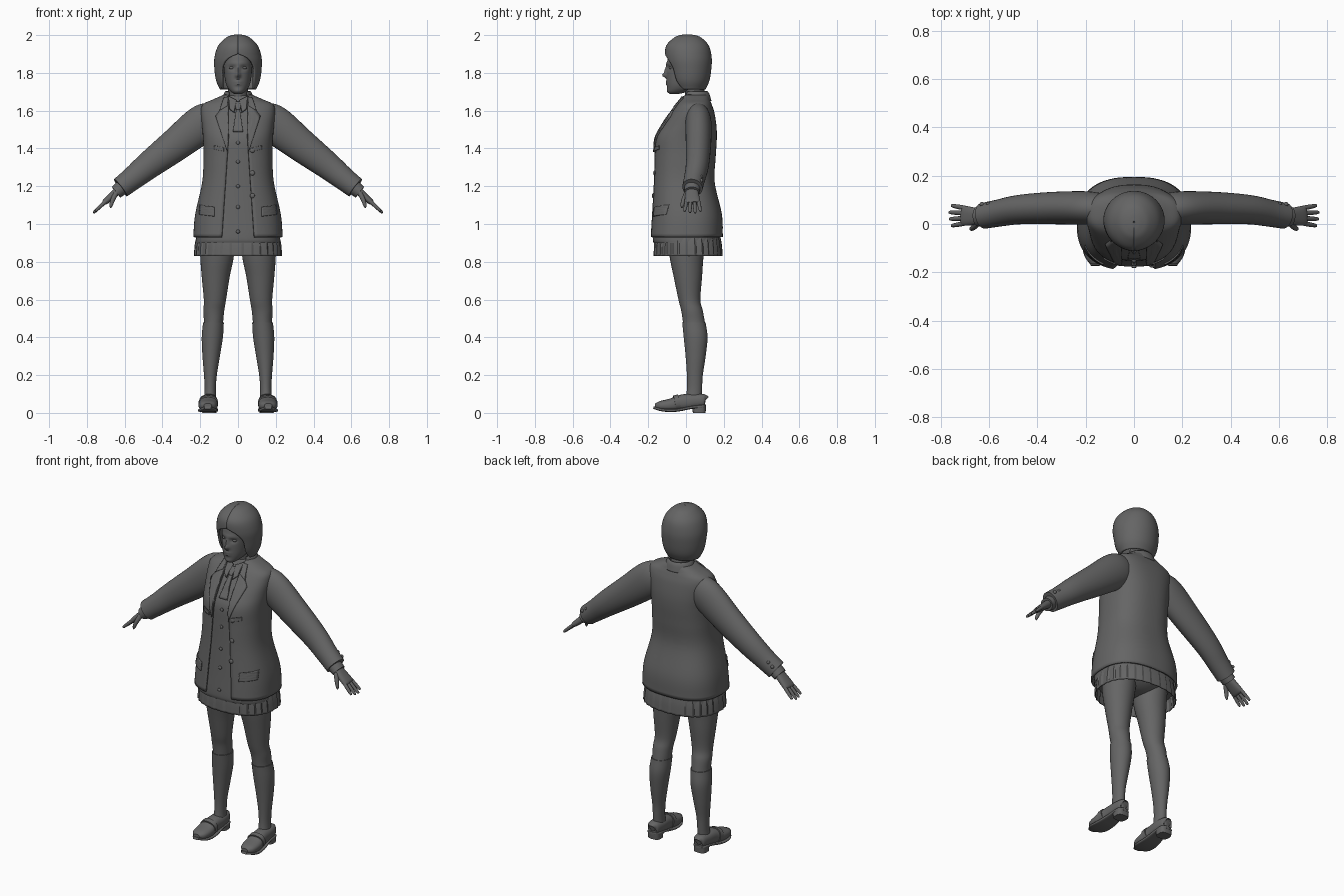
import bpy, bmesh, math
from mathutils import Vector

cube = bpy.data.objects.get("Cube")
if cube:
    bpy.data.objects.remove(cube)

grey = bpy.data.materials.new("dark grey")
grey.use_nodes = True
grey.diffuse_color = (0.13, 0.13, 0.13, 1)
grey.node_tree.nodes["Principled BSDF"].inputs["Base Color"].default_value = grey.diffuse_color


def finish(name, grid, closed=False, caps=False, mirror=False, thick=0, angle=40):
    """Turn a grid of points into a smooth object."""
    bm = bmesh.new()
    rows = [[bm.verts.new(p) for p in row] for row in grid]
    n = len(rows[0])
    for low, high in zip(rows, rows[1:]):
        for i in range(n if closed else n - 1):
            j = (i + 1) % n
            bm.faces.new((low[i], low[j], high[j], high[i]))
    if caps:
        bm.faces.new(rows[0])
        bm.faces.new(rows[-1])
    bmesh.ops.recalc_face_normals(bm, faces=bm.faces)
    mesh = bpy.data.meshes.new(name)
    bm.to_mesh(mesh)
    bm.free()
    mesh.materials.append(grey)
    obj = bpy.data.objects.new(name, mesh)
    bpy.context.collection.objects.link(obj)
    if thick:
        solid = obj.modifiers.new("Thickness", "SOLIDIFY")
        solid.thickness, solid.offset = thick, 0
    if mirror:
        obj.modifiers.new("Mirror", "MIRROR")
    bpy.ops.object.select_all(action="DESELECT")
    obj.select_set(True)
    bpy.context.view_layer.objects.active = obj
    bpy.ops.object.shade_smooth_by_angle(angle=math.radians(angle))
    return obj


def resample(rows, k=6):
    """Smooth curve through rows of numbers."""
    rows = [Vector(r) for r in rows]
    pad = [rows[0] * 2 - rows[1]] + rows + [rows[-1] * 2 - rows[-2]]
    out = []
    for a, b, c, d in zip(pad, pad[1:], pad[2:], pad[3:]):
        for i in range(k):
            t = i / k
            out.append(b + (c - a) * (t / 2) + (a * 2 - b * 5 + c * 4 - d) * (t * t / 2)
                       + (b * 3 - a - c * 3 + d) * (t ** 3 / 2))
    return out + [rows[-1]]


def power(v, e):
    return math.copysign(abs(v) ** e, v)


def tube(name, rows, n=32, p=2.0, ref=None, ripple=None, deform=None, **kw):
    """Loft of rows (x, y, z, radius, radius); level rings unless ref is given."""
    rows = resample(rows)
    centres = [Vector(r[:3]) for r in rows]
    grid = []
    for i, r in enumerate(rows):
        a, b = Vector((1, 0, 0)), Vector((0, 1, 0))
        if ref:
            t = (centres[min(i + 1, len(rows) - 1)] - centres[max(i - 1, 0)]).normalized()
            a = Vector(ref)
            a = (a - t * a.dot(t)).normalized()
            b = t.cross(a)
        ring = []
        for j in range(n):
            u = math.tau * j / n
            s = ripple(j) if ripple else 1
            co = centres[i] + a * (r[3] * s * power(math.cos(u), 2 / p)) \
                + b * (r[4] * s * power(math.sin(u), 2 / p))
            ring.append(deform(co) if deform else co)
        grid.append(ring)
    return finish(name, grid, closed=True, caps=kw.pop("caps", True), **kw)


def level(z, front, back, rx, grow=0):
    return (0, (front + back) / 2, z, rx + grow, (back - front) / 2 + grow)


def sheet(name, rows, gap, p, thick, n=64):
    """Wrapped shell, open at the front by gap(z) either side."""
    grid = []
    for r in resample(rows):
        start = math.asin(min(gap(r[2]) / r[3], 0.95) ** (p / 2))
        ring = []
        for j in range(n + 1):
            u = start + (math.tau - 2 * start) * j / n
            ring.append((r[3] * power(math.sin(u), 2 / p), r[1] - r[4] * power(math.cos(u), 2 / p), r[2]))
        grid.append(ring)
    return finish(name, grid, thick=thick)


# Torso outline: height, front, back, half width
TORSO = [(.93, -.188, .19, .232), (1.05, -.18, .185, .222), (1.22, -.17, .147, .185),
         (1.35, -.165, .152, .178), (1.45, -.158, .158, .18), (1.52, -.122, .156, .186),
         (1.59, -.075, .145, .192), (1.63, -.045, .132, .182), (1.655, -.025, .122, .13),
         (1.68, -.012, .114, .072)]
BOXY = 2.5
coat_rows = [level(*r) for r in TORSO]
coat_dense = resample(coat_rows, 12)


def front_y(x, z):
    r = min(coat_dense, key=lambda q: abs(q[2] - z))
    return r[1] - r[4] * (1 - min(abs(x) / r[3], 0.97) ** BOXY) ** (1 / BOXY)


def patch(name, corners, off=.009, mirror=True, thick=.008, n=10):
    """Cloth plate laid over the front of the torso."""
    a, b, c, d = [Vector(q) for q in corners]
    grid = []
    for i in range(n + 1):
        left, right = a.lerp(d, i / n), b.lerp(c, i / n)
        pts = [left.lerp(right, j / n) for j in range(n + 1)]
        grid.append([(q.x, front_y(q.x, q.y) - off, q.y) for q in pts])
    finish(name, grid, mirror=mirror, thick=thick)


def ball(name, x, y, z, sx, sy, sz, mirror=False):
    rows = []
    for i in range(9):
        t = math.pi * (i + .04) / 8.08
        rows.append((x, y, z - sz * math.cos(t), sx * math.sin(t), sy * math.sin(t)))
    tube(name, rows, n=20, mirror=mirror)


def coat_gap(z):
    return .05 + .035 * max(0, (1.45 - z) / .52)


# Blazer, waistcoat and clothing details
sheet("blazer", coat_rows, coat_gap, BOXY, .01)
tube("waistcoat", [level(.9, -.172, .18, .222)] + [level(*r, grow=-.012) for r in TORSO],
     n=64, p=BOXY)
patch("lapels", [(.052, 1.66), (.118, 1.57), (.055, 1.38), (.05, 1.45)])
patch("collar_tips", [(.05, 1.672), (.075, 1.668), (.098, 1.60), (.055, 1.625)], off=.012)
patch("shirt_collar", [(.008, 1.655), (.05, 1.675), (.045, 1.61), (.02, 1.59)], off=.006)
patch("tie_knot", [(-.018, 1.645), (.018, 1.645), (.011, 1.605), (-.011, 1.605)], off=.006, mirror=False)
patch("tie_blade", [(-.01, 1.605), (.01, 1.605), (.026, 1.49), (-.026, 1.49)], off=.002, mirror=False)
patch("pocket_flaps", [(.125, 1.09), (.2, 1.10), (.203, 1.05), (.125, 1.04)])
patch("breast_welts", [(.075, 1.405), (.125, 1.415), (.125, 1.395), (.075, 1.385)], thick=.006)
sheet("blazer_collar", [level(1.65, -.02, .13, .085), level(1.685, -.012, .12, .072),
                        level(1.70, -.01, .11, .062)], lambda z: .048, 2, .01)
for z in (1.43, 1.33, 1.20, 1.09, .96):
    ball("waistcoat_button", 0, front_y(0, z) + .009, z, .01, .006, .01)
for z in (1.39, 1.27, 1.15):
    ball("blazer_button", .076, front_y(.076, z) - .006, z, .013, .007, .013)

# Pleated skirt and hips
tube("skirt", [level(.83, -.165, .188, .226), level(.9, -.162, .182, .22), level(.98, -.15, .165, .2)],
     n=120, p=2.3, ripple=lambda j: 1 + (0, .008, .016, .024)[j % 4], caps=False, thick=.005, angle=20)
ball("hips", 0, .01, .97, .19, .14, .12)

# Legs and socks
LEG = [(.108, .005, .96, .095, .105), (.111, .003, .83, .089, .09), (.118, .01, .72, .074, .075),
       (.122, .018, .6, .059, .058), (.128, .032, .54, .055, .057)]
SHIN = [(.13, .042, .478, .055, .062), (.136, .051, .4, .056, .063), (.142, .051, .3, .046, .053),
        (.146, .047, .2, .034, .042), (.147, .045, .13, .03, .04), (.148, .04, .07, .032, .042)]
tube("legs", LEG + [(x, y, z, a - .004, b - .004) for x, y, z, a, b in SHIN], mirror=True)
tube("socks", SHIN, mirror=True)

# Shoes
SIDE = (1, 0, 0)
tube("shoe_uppers", [(.152, .104, .065, .012, .02), (.152, .095, .066, .034, .034),
                     (.152, .04, .062, .042, .039), (.155, -.02, .055, .043, .042),
                     (.158, -.08, .042, .051, .034), (.16, -.135, .038, .043, .025),
                     (.16, -.165, .038, .02, .012)], p=2.4, ref=SIDE, mirror=True)
tube("shoe_soles", [(.152, .106, .036, .015, .008), (.152, .09, .035, .038, .009),
                    (.153, .03, .029, .041, .008), (.157, -.05, .014, .051, .008),
                    (.16, -.12, .015, .05, .008), (.16, -.172, .028, .018, .007)],
     p=4, ref=SIDE, mirror=True)
tube("shoe_heels", [(.152, .07, 0, .037, .034), (.152, .07, .035, .04, .036)], p=3, mirror=True)
tube("shoe_straps", [(.156, -.035, .056, .05, .043), (.157, -.06, .051, .052, .041)],
     ref=SIDE, p=2.3, mirror=True)

# Sleeves, cuffs and hands
DEPTH = (0, 1, 0)
tube("sleeves", [(.12, .062, 1.565, .06, .082), (.19, .066, 1.53, .069, .1), (.33, .066, 1.42, .067, .088),
                 (.47, .06, 1.313, .061, .073), (.56, .045, 1.24, .056, .062),
                 (.622, .034, 1.192, .054, .057)], ref=DEPTH, mirror=True)
tube("shirt_cuffs", [(.6, .034, 1.205, .042, .042), (.645, .032, 1.168, .042, .036)], ref=DEPTH, mirror=True)
tube("palms", [(.62, .033, 1.19, .028, .024), (.66, .032, 1.155, .036, .02), (.7, .034, 1.12, .041, .016),
               (.712, .035, 1.11, .036, .01)], p=2.5, ref=DEPTH, mirror=True)
for i, reach in enumerate((.85, .97, 1, .85)):
    y = .003 + .021 * i
    fan = .007 * (i - 1.5)
    path = [(.7 + .066 * reach * t, y + fan * t, 1.12 - .062 * reach * t, r, r)
            for t, r in ((0, .01), (.5, .0095), (.92, .007), (1, .002))]
    tube("fingers", path, n=12, ref=DEPTH, mirror=True)
tube("thumbs", [(.645, .005, 1.165, .014, .014), (.662, -.012, 1.13, .012, .012),
                (.672, -.02, 1.1, .009, .009), (.675, -.022, 1.085, .003, .003)],
     n=12, ref=DEPTH, mirror=True)
for x, z in ((.555, 1.25), (.582, 1.23), (.609, 1.21)):
    ball("cuff_buttons", x + .02, .082, z + .02, .01, .009, .01, mirror=True)

# Neck and head: bumps are x, z, x width, z width, amount
BUMPS = [(0, 1.787, .013, .012, .023), (0, 1.812, .009, .022, .012), (0, 1.753, .02, .006, .007),
         (0, 1.739, .017, .006, .006), (0, 1.705, .022, .012, .004), (.032, 1.827, .017, .011, -.011),
         (-.032, 1.827, .017, .011, -.011), (0, 1.85, .055, .01, .004)]


def sculpt(co):
    if co.y < 0:
        for x, z, wide, tall, amount in BUMPS:
            co.y -= amount * math.exp(-((co.x - x) / wide) ** 2 - ((co.z - z) / tall) ** 2)
    return co


tube("neck", [(0, .055, 1.62, .058, .058), (0, .05, 1.68, .053, .054), (0, .035, 1.75, .052, .055)])
tube("head", [level(*r) for r in [
    (1.688, -.085, -.04, .018), (1.70, -.096, .01, .037), (1.72, -.099, .05, .054), (1.75, -.101, .08, .066),
    (1.80, -.102, .1, .073), (1.85, -.1, .11, .076), (1.9, -.09, .11, .072), (1.95, -.055, .08, .05)]],
    n=96, p=2.2, deform=sculpt)
ball("eyes", .032, -.078, 1.827, .015, .012, .009, mirror=True)


# Bobbed hair with a fringe
def hair_gap(z):
    t = min(max((z - 1.81) / .085, 0), 1)
    return .082 * math.sqrt(1 - t * t)


sheet("hair", [level(*r) for r in [
    (1.715, -.055, .098, .09), (1.76, -.078, .118, .11), (1.82, -.092, .128, .119),
    (1.88, -.104, .13, .119), (1.94, -.1, .116, .1), (1.98, -.062, .08, .062),
    (1.994, -.03, .046, .03), (1.998, .005, .01, .003)]], hair_gap, 2, .012)
